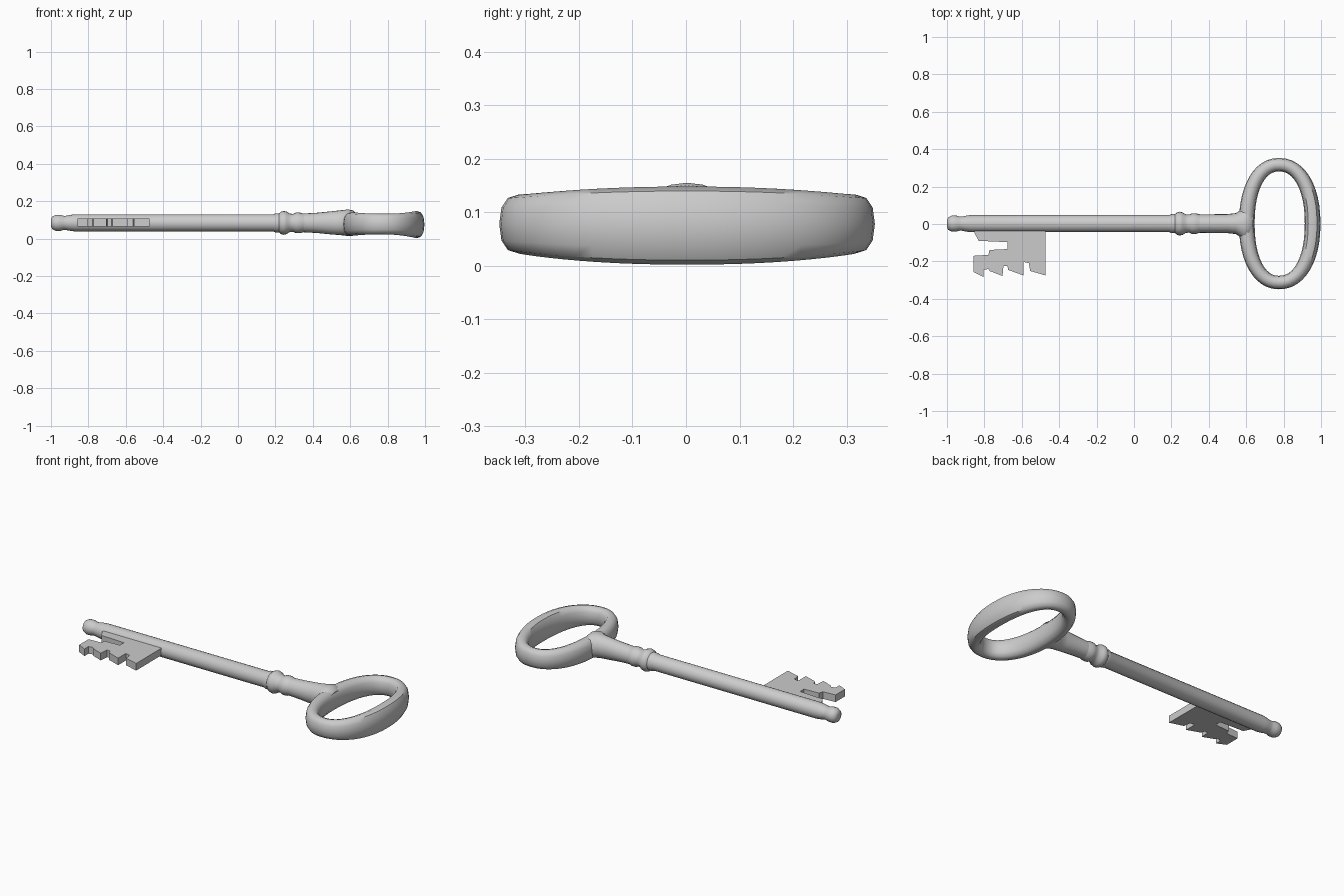
import bpy, bmesh, math

if "Cube" in bpy.data.objects:
    bpy.data.objects.remove(bpy.data.objects["Cube"])

def finish(name, bm, angle=40):
    bmesh.ops.recalc_face_normals(bm, faces=bm.faces)
    me = bpy.data.meshes.new(name)
    bm.to_mesh(me)
    bm.free()
    ob = bpy.data.objects.new(name, me)
    bpy.context.collection.objects.link(ob)
    bpy.ops.object.select_all(action='DESELECT')
    ob.select_set(True)
    bpy.context.view_layer.objects.active = ob
    bpy.ops.object.shade_smooth_by_angle(angle=math.radians(angle))
    return ob

def loft(name, sections, closed=False):
    """Skin a list of point rings; cap the ends unless closed."""
    bm = bmesh.new()
    rings = [[bm.verts.new(p) for p in s] for s in sections]
    n = len(rings[0])
    for i in range(len(rings) if closed else len(rings) - 1):
        a, b = rings[i], rings[(i + 1) % len(rings)]
        for j in range(n):
            k = (j + 1) % n
            bm.faces.new((a[j], a[k], b[k], b[j]))
    if not closed:
        bm.faces.new(rings[0])
        bm.faces.new(rings[-1])
    return finish(name, bm)

def ellipse_x(x, ry, rz, zc, n=20):
    return [(x, 0.002 + ry * math.cos(2 * math.pi * i / n),
             zc + rz * math.sin(2 * math.pi * i / n)) for i in range(n)]

# Shaft with ball tip and turned collar: x, radius
Z = 0.084
turned = [(-1.0, .018), (-.993, .034), (-.975, .043), (-.95, .043), (-.933, .038),
          (-.92, .038), (-.9, .042), (-.87, .046), (.19, .046), (.2, .051), (.22, .051),
          (.23, .060), (.245, .064), (.26, .060), (.275, .050), (.295, .048),
          (.31, .055), (.33, .055), (.345, .051), (.36, .048)]
loft("shaft", [ellipse_x(x, r, r, Z) for x, r in turned])

# Neck flaring into the bow: x, half width, half height, centre height
neck = [(.35, .049, .050, Z), (.42, .050, .054, Z), (.50, .051, .062, Z),
        (.545, .056, .066, .085), (.57, .073, .069, .085), (.59, .095, .071, .084),
        (.615, .085, .067, .084), (.635, .06, .045, .086)]
loft("neck", [ellipse_x(*s) for s in neck])

# Oval bow, taller towards the middle of both long sides
def power(v, e):
    return math.copysign(abs(v) ** e, v)

sections = []
N, M = 48, 12
for i in range(N):
    t = 2 * math.pi * i / N
    c, s = math.cos(t), math.sin(t)
    ax, ay = (.180 if c > 0 else .172), .315
    px, py = .775 + ax * power(c, 2 / 2.2), .002 + ay * power(s, 2 / 2.2)
    nx, ny = c / ax, s / ay
    d = math.hypot(nx, ny)
    nx, ny = nx / d, ny / d
    half_w = .036 + .006 * c * c
    half_h = .055 + (.018 if c > 0 else .009) * c * c
    zc = .078 - .003 * max(c, 0)
    ring = []
    for j in range(M):
        a = 2 * math.pi * j / M
        u, w = power(math.cos(a), .85), power(math.sin(a), .85)
        ring.append((px + nx * half_w * u, py + ny * half_w * u, zc + half_h * w))
    sections.append(ring)
loft("bow", sections, closed=True)

# Toothed bit plate
outline = [(-.853, 0), (-.853, -.048), (-.83, -.09), (-.677, -.097), (-.677, -.134),
           (-.773, -.139), (-.778, -.165), (-.858, -.17), (-.858, -.257), (-.805, -.283),
           (-.805, -.246), (-.778, -.24), (-.773, -.251), (-.703, -.278), (-.698, -.225),
           (-.677, -.225), (-.672, -.246), (-.591, -.275), (-.591, -.203), (-.562, -.209),
           (-.555, -.251), (-.473, -.275), (-.473, 0)]
bm = bmesh.new()
face = bm.faces.new([bm.verts.new((x, y, .065)) for x, y in outline])
top = bmesh.ops.extrude_face_region(bm, geom=[face])["geom"]
bmesh.ops.translate(bm, vec=(0, 0, .042),
                    verts=[v for v in top if isinstance(v, bmesh.types.BMVert)])
finish("bit", bm, 25)
